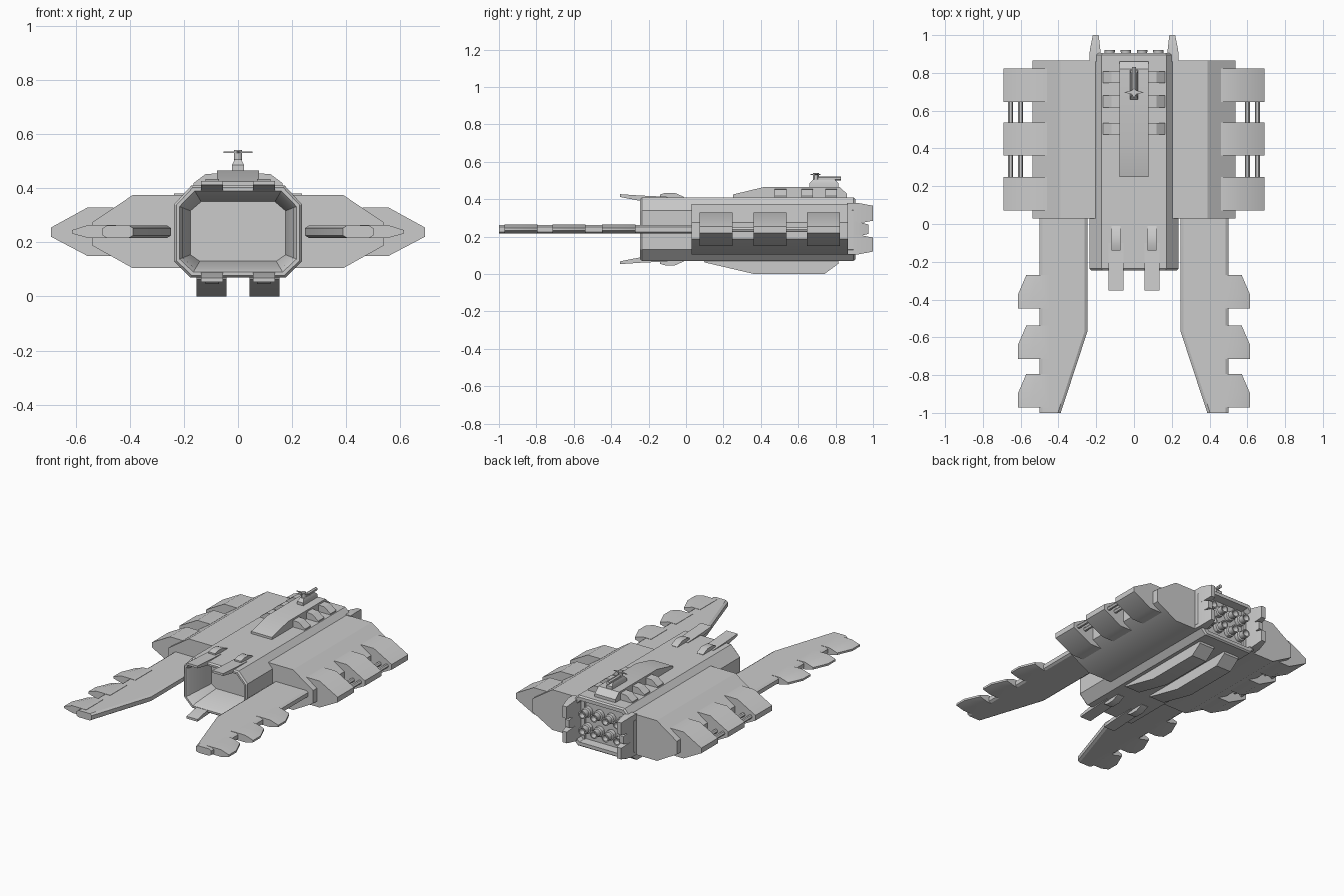
import bpy, bmesh, math
from mathutils import Vector

if "Cube" in bpy.data.objects:
    bpy.data.objects.remove(bpy.data.objects["Cube"])


def finish(name, bm):
    bmesh.ops.recalc_face_normals(bm, faces=bm.faces)
    me = bpy.data.meshes.new(name)
    bm.to_mesh(me)
    bm.free()
    ob = bpy.data.objects.new(name, me)
    bpy.context.collection.objects.link(ob)
    bpy.ops.object.select_all(action='DESELECT')
    bpy.context.view_layer.objects.active = ob
    ob.select_set(True)
    bpy.ops.object.shade_smooth_by_angle(angle=math.radians(30))
    return ob


def loft(name, rings, sx=1):
    """Skin a list of equal-length 3D rings, capped at both ends."""
    bm = bmesh.new()
    vs = [[bm.verts.new((p[0] * sx, p[1], p[2])) for p in r] for r in rings]
    n = len(rings[0])
    for a, b in zip(vs, vs[1:]):
        for i in range(n):
            j = (i + 1) % n
            bm.faces.new((a[i], a[j], b[j], b[i]))
    bm.faces.new(vs[0])
    bm.faces.new(vs[-1])
    return finish(name, bm)


def along_y(name, prof, y0, y1, sx=1):
    return loft(name, [[(x, y, z) for x, z in prof] for y in (y0, y1)], sx)


def along_x(name, prof, x0, x1, sx=1):
    return loft(name, [[(x, y, z) for y, z in prof] for x in (x0, x1)], sx)


def rect(x0, x1, z0, z1, y):
    return [(x0, y, z0), (x1, y, z0), (x1, y, z1), (x0, y, z1)]


def circle(c, r, axis, n=12):
    out = []
    for i in range(n):
        a = 2 * math.pi * i / n
        u, v = r * math.cos(a), r * math.sin(a)
        out.append(Vector(c) + Vector((u, 0, v) if axis == 'y' else (u, v, 0)))
    return out


def oct_ring(y, s=0.0):
    """Hull cross-section, shrunk inward by s."""
    k = s * 0.4
    half = [(0.236 - s, 0.13 + k), (0.236 - s, 0.34 - k),
            (0.172 - s + k, 0.41 - s), ]
    low = (0.177 - s + k, 0.07 + s)
    pts = [low] + half
    return [(x, y, z) for x, z in pts] + [(-x, y, z) for x, z in reversed(pts)]


# Hull tube with intake recess at the front and engine recess at the back
loft("hull", [oct_ring(-0.03, 0.06), oct_ring(-0.225, 0.032), oct_ring(-0.245, 0.02),
              oct_ring(-0.245, 0.008), oct_ring(-0.235), oct_ring(0.895),
              oct_ring(0.905, 0.008), oct_ring(0.905, 0.03), oct_ring(0.85, 0.035)])

# Engine nozzles: two rows of four hollow tubes
for row, z in enumerate((0.185, 0.295)):
    for col in range(4):
        c = -0.129 + col * 0.086
        loft(f"nozzle_{row}_{col}", [circle((c, y, z), r, 'y') for y, r in
             ((0.84, 0.033), (0.875, 0.033), (0.88, 0.024), (0.92, 0.028),
              (0.92, 0.02), (0.89, 0.015))])

# Dorsal spine
along_x("spine", [(0.25, 0.40), (0.25, 0.425), (0.42, 0.466), (0.82, 0.466),
                  (0.86, 0.43), (0.86, 0.40)], -0.077, 0.077)

# Turret on the spine
loft("turret_base", [[(x, y, z) for x, y in ((-w, 0.66 + t), (w, 0.66 + t),
     (w, 0.815 - t), (-w, 0.815 - t))] for z, w, t in
     ((0.46, 0.022, 0), (0.485, 0.022, 0), (0.505, 0.013, 0.02))])
loft("turret_post", [circle((0, 0.695, z), 0.015, 'z') for z in (0.48, 0.54)])
loft("turret_barrel", [circle((0, y, 0.51), 0.011, 'y') for y in (0.70, 0.83)])
loft("turret_vane", [[(-0.053, 0.697, z), (-0.012, 0.687, z), (0, 0.665, z), (0.012, 0.687, z),
     (0.053, 0.697, z), (0.012, 0.707, z), (0, 0.72, z), (-0.012, 0.707, z)]
     for z in (0.53, 0.535)])

for side, sx in (("left", -1), ("right", 1)):
    # Side body
    along_y(f"side_body_{side}", [(0.15, 0.105), (0.39, 0.105), (0.537, 0.187),
            (0.537, 0.275), (0.388, 0.375), (0.15, 0.375)], 0.03, 0.865, sx)

    # Side pods and connecting rods
    for i, y in enumerate((0.16, 0.45, 0.735)):
        along_y(f"side_pod_{side}_{i}", [(0.46, 0.15), (0.557, 0.15), (0.69, 0.22),
                (0.69, 0.255), (0.557, 0.328), (0.46, 0.328)], y - 0.088, y + 0.088, sx)
    for i, x in enumerate((0.6, 0.653)):
        loft(f"pod_rod_{side}_{i}", [circle((x, y, 0.237), 0.013, 'y') for y in (0.1, 0.8)], sx)

    # Forward prong with bevelled edges
    rings = []
    for z, e in ((0.216, 0.015), (0.225, 0), (0.252, 0), (0.262, 0.015)):
        rings.append([(0.247 + e, 0.08, z), (0.247 + e, -0.57, z), (0.388 + e, -1.0, z),
                      (0.5 - e, -1.0, z), (0.5 - e, 0.08, z)])
    loft(f"prong_{side}", rings, sx)

    # Blade pods on the outer prong edge
    for i, y in enumerate((-0.27, -0.537, -0.793)):
        rings = []
        for z, e in ((0.216, 0.06), (0.232, 0), (0.245, 0), (0.264, 0.06)):
            rings.append([(0.45, y, z), (0.57 - e, y, z), (0.613 - e, y - 0.1, z),
                          (0.613 - e, y - 0.178, z), (0.45, y - 0.178, z)])
        loft(f"prong_pod_{side}_{i}", rings, sx)

    # Sloped ribs beside the spine
    for i, y in enumerate((0.505, 0.648, 0.777)):
        along_y(f"spine_rib_{side}_{i}", [(0.06, 0.40), (0.165, 0.40), (0.165, 0.418),
                (0.12, 0.452), (0.06, 0.455)], y - 0.031, y + 0.031, sx)

    # Nose flaps with their hinge arms, above and below
    for level, f in (("upper", lambda z: z), ("lower", lambda z: 0.48 - z)):
        loft(f"nose_flap_{level}_{side}", [rect(0.055, 0.136, f(a), f(b), y) for y, a, b in
             ((-0.352, 0.412, 0.427), (-0.25, 0.392, 0.42), (-0.1, 0.39, 0.413))], sx)
        loft(f"flap_arm_{level}_{side}", [rect(0.071, 0.12, f(0.39), f(b), y) for y, b in
             ((-0.14, 0.425), (-0.11, 0.434), (-0.06, 0.434), (-0.01, 0.412))], sx)

    # Belly skid
    along_x(f"belly_skid_{side}", [(0.09, 0.08), (0.1, 0.062), (0.365, 0.0), (0.74, 0.0),
            (0.815, 0.055), (0.815, 0.08)], 0.042, 0.153, sx)

    # Stern guards flanking the engines
    for i, (z0, z1, y) in enumerate(((0.105, 0.21), (0.2, 0.28), (0.27, 0.38))[k] + (e,)
                                    for k, e in enumerate((1.0, 0.975, 1.0))):
        loft(f"stern_guard_{side}_{i}", [rect(0.175, 0.236, z0, z1, 0.86),
             rect(0.178, 0.234, z0, z1, 0.92),
             rect(0.187, 0.218, z0 + 0.015, z1 - 0.015, y)], sx)
